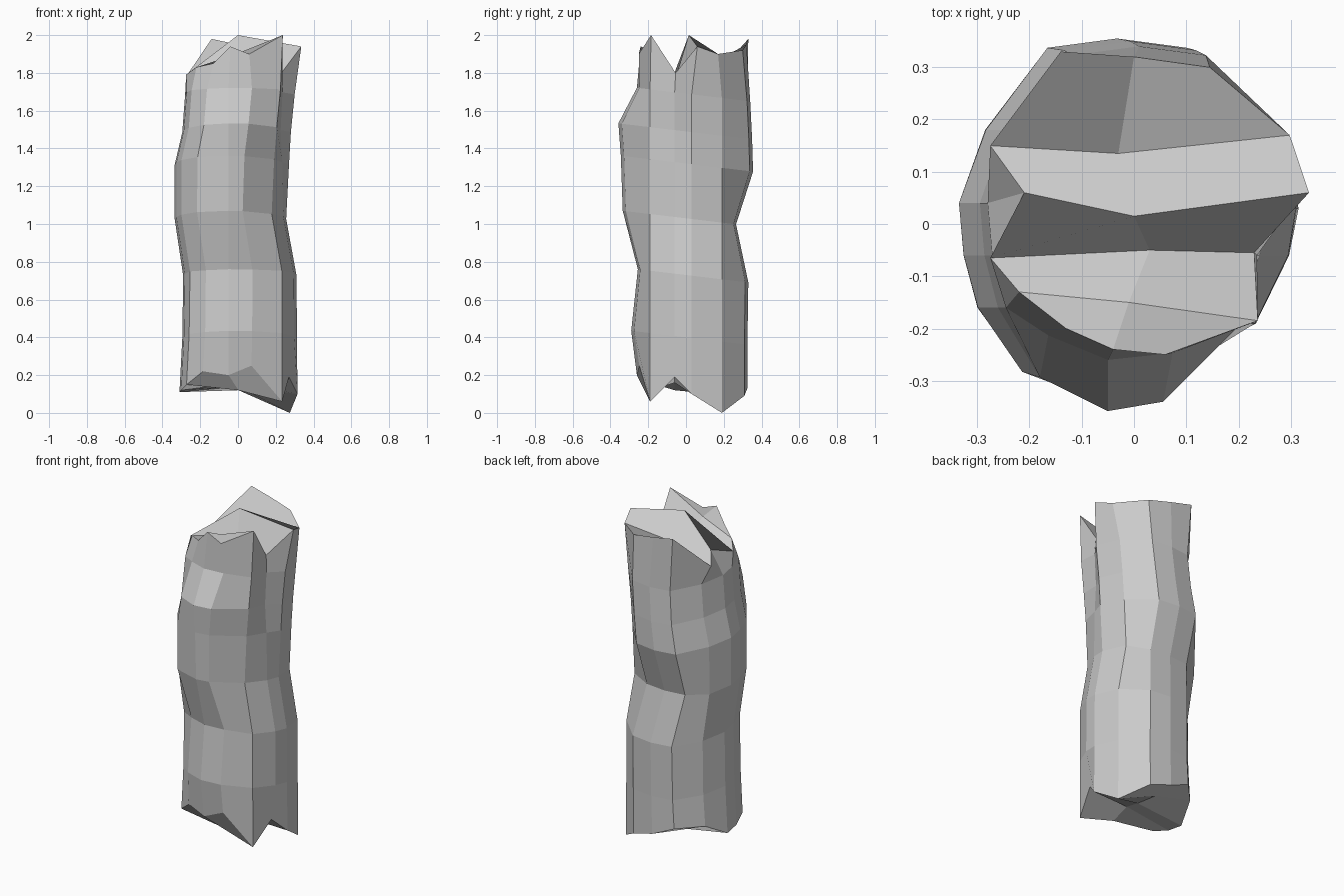
import bpy, bmesh

if "Cube" in bpy.data.objects:
    bpy.data.objects.remove(bpy.data.objects["Cube"])

# Cross-section rows running front to back: (left y, right y, left x, right x); x on a unit
# outline, y in model units for the inner rows and as a factor of the extent for the end rows
ROWS = [(-0.82, -0.95, -0.60, 0.22), (-0.16, -0.19, -0.88, 0.74), (-0.06, -0.06, -0.97, 0.95),
        (0.04, 0.03, -1.0, 1.0), (0.18, 0.19, -0.83, 0.87), (0.95, 0.95, -0.44, 0.44)]

# Trunk levels: z, left, right, front, back extents, and depth of the right-hand crack
LEVELS = [(0.10, -0.31, 0.315, -0.26, 0.325, 0.03), (0.40, -0.295, 0.312, -0.29, 0.325, 0.0),
          (0.73, -0.29, 0.31, -0.255, 0.33, 0.0), (1.03, -0.335, 0.255, -0.335, 0.265, 0.0),
          (1.32, -0.335, 0.27, -0.345, 0.355, 0.02), (1.49, -0.295, 0.28, -0.358, 0.35, 0.04),
          (1.69, -0.28, 0.30, -0.26, 0.34, 0.05)]

# Heights of the broken foot for each row: left, middle, right
BOTTOM = [(0.22, 0.20, 0.25), (0.15, 0.12, 0.06), (0.12, 0.16, 0.19),
          (0.11, 0.14, 0.10), (0.19, 0.12, 0.0), (0.19, 0.13, 0.09)]

# Splintered crown for each row: left, middle, right points
TOP = [[(-0.13, -0.20, 1.85), (-0.04, -0.24, 1.94), (0.06, -0.25, 1.90)],
       [(-0.22, -0.13, 1.83), (-0.01, -0.15, 1.90), (0.237, -0.185, 2.0)],
       [(-0.275, -0.065, 1.79), (0.03, -0.05, 1.79), (0.23, -0.055, 1.80)],
       [(-0.21, 0.06, 1.83), (0.0, 0.015, 2.0), (0.335, 0.06, 1.94)],
       [(-0.275, 0.15, 1.78), (-0.03, 0.135, 1.85), (0.298, 0.17, 1.90)],
       [(-0.14, 0.33, 1.98), (0.0, 0.32, 1.95), (0.145, 0.30, 1.92)]]


def level_points(level, heights=None):
    """Rows of left, middle and right points for one level."""
    z, left, right, front, back, crack = level
    cx, half = (left + right) / 2, (right - left) / 2
    points = []
    for i, (yl, yr, xl, xr) in enumerate(ROWS):
        mid = (cx, (yl + yr) / 2)
        if i == 0:
            yl, yr, mid = -yl * front, -yr * front, (-0.05, front)
        elif i == len(ROWS) - 1:
            yl, yr, mid = yl * back, yr * back, (cx, back)
        inset = crack if i == 2 else 0
        row = [(cx + xl * half, yl), mid, (cx + xr * half - inset, yr)]
        # Rings rise slightly towards the front
        points.append([(x, y, heights[i][k] if heights else z - 0.12 * y)
                       for k, (x, y) in enumerate(row)])
    return points


def outline(grid):
    """Walk around the outside of a grid of points."""
    return ([r[0] for r in grid] + [grid[-1][1]]
            + [r[2] for r in reversed(grid)] + [grid[0][1]])


bm = bmesh.new()


def add_grid(points):
    return [[bm.verts.new(p) for p in row] for row in points]


bottom = add_grid(level_points(LEVELS[0], BOTTOM))
top = add_grid(TOP)

# Faceted bark between the two ends
rings = [outline(bottom)]
for level in LEVELS[1:]:
    rings.append([bm.verts.new(p) for p in outline(level_points(level))])
rings.append(outline(top))
for a, b in zip(rings, rings[1:]):
    for i in range(len(a)):
        j = (i + 1) % len(a)
        bm.faces.new((a[i], a[j], b[j], b[i]))

# Ridged, splintered ends
for grid in (bottom, top):
    for r, s in zip(grid, grid[1:]):
        for k in (0, 1):
            bm.faces.new((r[k], r[k + 1], s[k + 1], s[k]))

bmesh.ops.recalc_face_normals(bm, faces=bm.faces)
mesh = bpy.data.meshes.new("splintered_log")
bm.to_mesh(mesh)
bm.free()
log = bpy.data.objects.new("splintered_log", mesh)
bpy.context.collection.objects.link(log)
